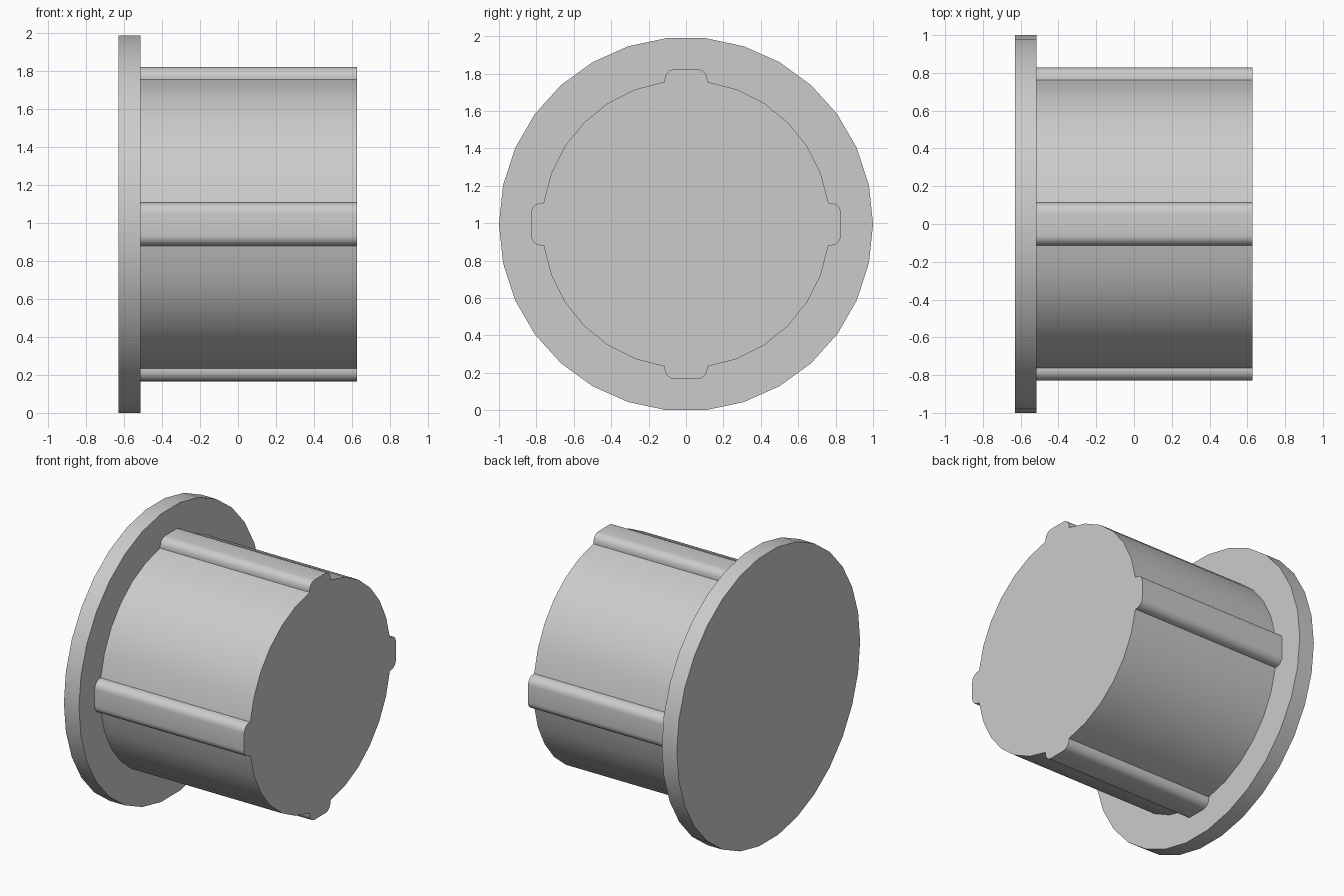
import bpy
import bmesh
from math import sin, cos, radians, pi, asin, degrees

cube = bpy.data.objects.get("Cube")
if cube:
    bpy.data.objects.remove(cube, do_unlink=True)

CENTRE_Z = cos(radians(6))      # flange rests on one flat side
BACK, SHOULDER, END = -0.63, -0.515, 0.627

grey = bpy.data.materials.new("light grey")
colour = (0.6, 0.6, 0.6, 1)
grey.diffuse_color = colour
grey.use_nodes = True
grey.node_tree.nodes["Principled BSDF"].inputs["Base Color"].default_value = colour


def extrude_profile(name, points, x0, x1):
    """Solid prism along x from a closed (y, z) outline."""
    bm = bmesh.new()
    face = bm.faces.new([bm.verts.new((x0, y, z + CENTRE_Z)) for y, z in points])
    result = bmesh.ops.extrude_face_region(bm, geom=[face], use_keep_orig=True)
    verts = [v for v in result["geom"] if isinstance(v, bmesh.types.BMVert)]
    bmesh.ops.translate(bm, verts=verts, vec=(x1 - x0, 0, 0))
    bmesh.ops.recalc_face_normals(bm, faces=bm.faces)
    mesh = bpy.data.meshes.new(name)
    bm.to_mesh(mesh)
    bm.free()
    mesh.materials.append(grey)
    obj = bpy.data.objects.new(name, mesh)
    bpy.context.collection.objects.link(obj)
    bpy.ops.object.select_all(action="DESELECT")
    obj.select_set(True)
    bpy.context.view_layer.objects.active = obj
    bpy.ops.object.shade_smooth_by_angle(angle=radians(30))
    return obj


# Flange disc
extrude_profile("flange", [(cos(2 * pi * i / 30), sin(2 * pi * i / 30))
                           for i in range(30)], BACK, SHOULDER)

# Plug outline: one quarter holds a rounded rib and the arc to the next rib
radius, half_width, rib_top, fillet = 0.77, 0.114, 0.828, 0.055
edge = asin(half_width / radius)
corner = [(rib_top - fillet + fillet * cos(a), half_width - fillet + fillet * sin(a))
          for a in (radians(15 * i) for i in range(7))]
arc = [(radius * cos(a), radius * sin(a))
       for a in (edge + (pi / 2 - 2 * edge) * i / 6 for i in range(7))]
quarter = [(u, -v) for u, v in reversed(corner)] + corner + arc

outline = []
for k in range(4):
    c, s = (1, 0, -1, 0)[k], (0, 1, 0, -1)[k]
    outline += [(c * u - s * v, s * u + c * v) for u, v in quarter]
extrude_profile("ribbed_plug", outline, SHOULDER, END)
